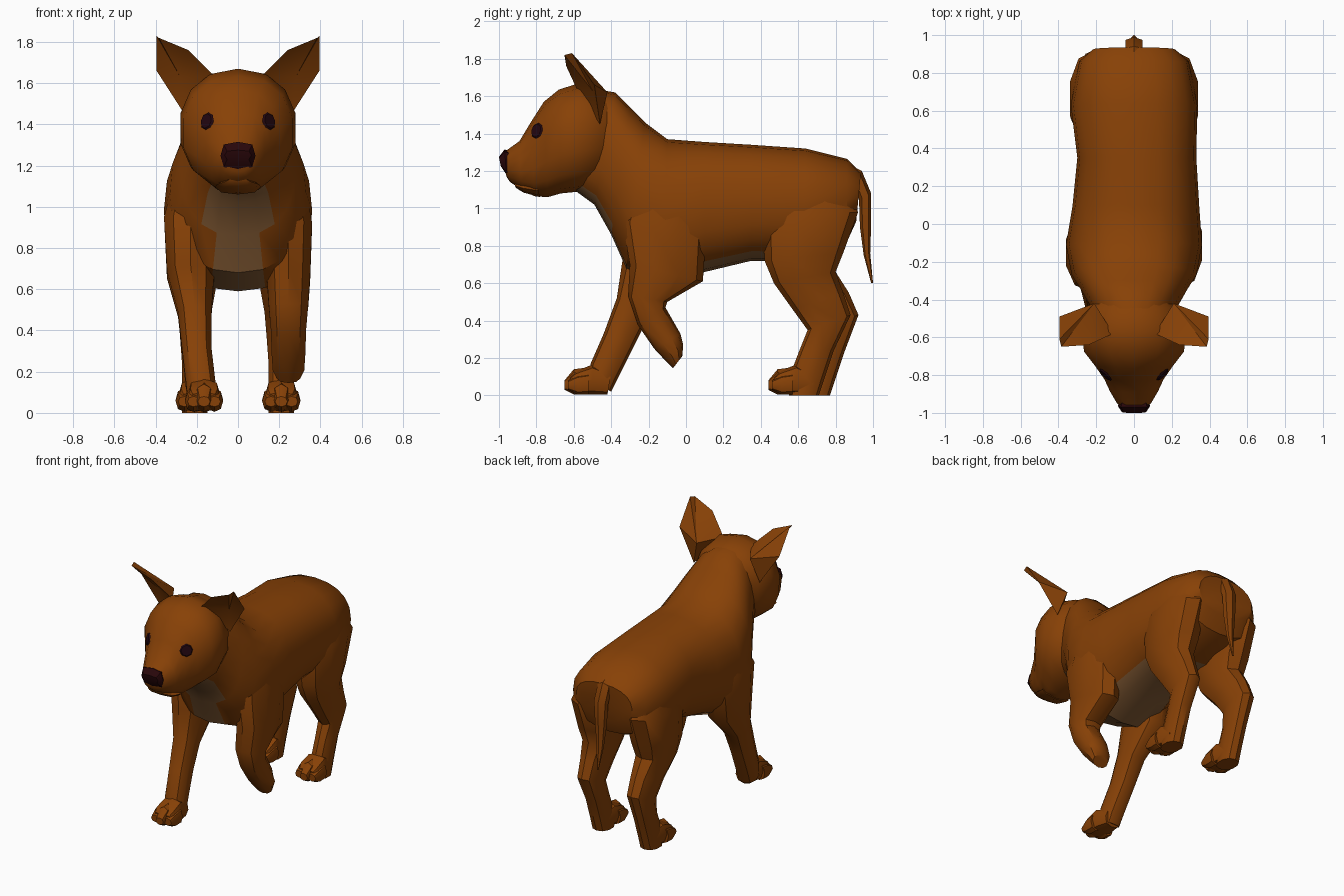
import bpy, bmesh, math
from mathutils import Vector
from mathutils.bvhtree import BVHTree

if "Cube" in bpy.data.objects:
    bpy.data.objects.remove(bpy.data.objects["Cube"])


def material(name, rgb):
    m = bpy.data.materials.new(name)
    m.use_nodes = True
    m.diffuse_color = (*rgb, 1)
    m.node_tree.nodes["Principled BSDF"].inputs["Base Color"].default_value = (*rgb, 1)
    return m


FUR = material("brown fur", (0.245, 0.053, 0.002))
BELLY = material("pale belly fur", (0.22, 0.10, 0.033))
NOSE = material("dark nose", (0.022, 0.002, 0.003))
EYE = material("dark eye", (0.016, 0.002, 0.005))


def finish(name, bm, *mats):
    bmesh.ops.recalc_face_normals(bm, faces=bm.faces)
    mesh = bpy.data.meshes.new(name)
    bm.to_mesh(mesh)
    bm.free()
    for m in mats:
        mesh.materials.append(m)
    mesh.shade_smooth()
    mesh.set_sharp_from_angle(angle=math.radians(38))
    obj = bpy.data.objects.new(name, mesh)
    bpy.context.collection.objects.link(obj)
    return obj


def signed_pow(v, p):
    return math.copysign(abs(v) ** p, v)


def loft(name, stations, mat=FUR, x=0, sides=10, power=0.9, rule=None):
    """Each station is (y, z) of one edge, (y, z) of the opposite edge, half width, x shift."""
    bm = bmesh.new()
    rings = []
    for s in stations:
        ya, za, yb, zb, w = s[:5]
        cx = x + (s[5] if len(s) > 5 else 0)
        ring = []
        for i in range(sides):
            a = math.tau * i / sides
            c, d = signed_pow(math.cos(a), power), signed_pow(math.sin(a), power)
            ring.append(bm.verts.new((cx + w * d,
                                      (ya + yb) / 2 + c * (ya - yb) / 2,
                                      (za + zb) / 2 + c * (za - zb) / 2)))
        rings.append(ring)
    for r, q in zip(rings, rings[1:]):
        for i in range(sides):
            j = (i + 1) % sides
            f = bm.faces.new((r[i], r[j], q[j], q[i]))
            if rule and rule(i, f.calc_center_median()):
                f.material_index = 1
    bm.faces.new(rings[0])
    bm.faces.new(rings[-1])
    return finish(name, bm, mat, *([BELLY] if rule else []))


# Trunk and neck, with pale belly and a narrower pale chest
loft("body", [
    (.935, 1.19, .91, .93, .22),
    (.86, 1.265, .86, .82, .29),
    (.64, 1.32, .62, .72, .335),
    (.35, 1.34, .35, .72, .315, .015),
    (.10, 1.355, .10, .66, .335, .01),
    (-.10, 1.37, -.12, .59, .36),
    (-.22, 1.46, -.32, .68, .33),
    (-.30, 1.54, -.40, .86, .28),
    (-.38, 1.62, -.49, 1.02, .23),
    (-.50, 1.64, -.60, 1.10, .18),
], sides=20, power=.85,
    rule=lambda i, c: 8 <= i <= 11 and -.6 < c.y < .5 and (c.y > -.1 or abs(c.x) < .15))

# Head, with full cheeks stepping in to a narrow muzzle
head = loft("head", [
    (-.36, 1.57, -.38, 1.23, .16),
    (-.45, 1.635, -.47, 1.13, .25),
    (-.57, 1.67, -.57, 1.09, .285),
    (-.68, 1.635, -.67, 1.08, .27),
    (-.76, 1.57, -.74, 1.06, .21),
    (-.83, 1.46, -.81, 1.065, .16),
    (-.89, 1.36, -.88, 1.10, .13),
    (-.96, 1.31, -.94, 1.14, .09),
    (-.98, 1.28, -.96, 1.17, .06),
], sides=14)
loft("lower_lip", [
    (-.80, 1.13, -.78, 1.06, .11),
    (-.87, 1.13, -.87, 1.085, .105),
    (-.92, 1.135, -.91, 1.11, .06),
], sides=8)

# Nose, a wedge coming to a blunt front
loft("nose", [
    (-.94, 1.305, -.92, 1.185, .075),
    (-.97, 1.315, -.96, 1.18, .085),
    (-1.0, 1.275, -.99, 1.225, .065),
], NOSE, sides=8, power=.6)

# Eyes: thin plates laid on the face
bm = bmesh.new()
bm.from_mesh(head.data)
tree = BVHTree.FromBMesh(bm)
bm.free()
for side, label in ((1, "left"), (-1, "right")):
    spot, normal, _, _ = tree.ray_cast(Vector((side * .15, -2, 1.415)), Vector((0, 1, 0)))
    bm = bmesh.new()
    bmesh.ops.create_cone(bm, cap_ends=True, segments=8, radius1=.044, radius2=.036, depth=.009)
    turn = normal.to_track_quat('Z', 'Y').to_matrix().to_4x4()
    bmesh.ops.transform(bm, matrix=turn, verts=bm.verts)
    bmesh.ops.translate(bm, vec=spot + normal * .003, verts=bm.verts)
    finish(label + "_eye", bm, EYE)

    # Ears: hollow front, bulging back
    bm = bmesh.new()
    rim = [(.385, -.65, 1.82), (.24, -.64, 1.76), (.11, -.58, 1.63),
           (.26, -.46, 1.45), (.395, -.49, 1.66), (.395, -.61, 1.83)]
    rim = [bm.verts.new((side * px, py, pz)) for px, py, pz in rim]
    for centre in ((.28, -.50, 1.63), (.21, -.42, 1.62)):
        hub = bm.verts.new((side * centre[0], centre[1], centre[2]))
        for a, b in zip(rim, rim[1:] + rim[:1]):
            bm.faces.new((a, b, hub))
    finish(label + "_ear", bm, FUR)


# Paws: pad with a large middle toe and two low outer toes
def paw(name, x, y):
    loft(name, [
        (y + .25, .12, y + .23, .005, .06),
        (y + .15, .165, y + .15, .005, .08),
        (y + .06, .13, y + .07, .005, .085),
        (y + .03, .10, y + .04, .02, .07),
    ], x=x, sides=8, power=.75)
    for k in (-1, 0, 1):
        back = .02 * abs(k)
        top = .15 - .03 * abs(k)
        loft(f"{name}_toe_{k + 2}", [
            (y + .13, top, y + .13, .005, .043),
            (y + .05 + back, top - .01, y + .05 + back, .005, .043),
            (y + back, .08, y + back, .03, .03),
        ], x=x + k * .05, sides=8)


# Standing front leg
loft("right_front_leg", [
    (-.22, 1.20, .03, 1.18, .09, .01),
    (-.36, .95, .06, .95, .135, -.01),
    (-.34, .72, 0, .62, .12, -.01),
    (-.37, .52, -.19, .44, .085, .01),
    (-.44, .33, -.27, .28, .075, .02),
    (-.51, .17, -.37, .08, .075, .04),
    (-.52, .08, -.40, .02, .07, .045),
], x=-.22)
paw("right_front_paw", -.165, -.65)

# Lifted front leg
loft("left_front_leg", [
    (-.22, 1.20, .05, 1.18, .09, -.02),
    (-.34, .93, .11, .90, .12),
    (-.30, .70, .09, .61, .11),
    (-.31, .53, -.10, .50, .10),
    (-.26, .38, -.11, .47, .09),
    (-.17, .25, -.03, .33, .085),
    (-.10, .175, -.015, .27, .08),
    (-.07, .145, -.02, .21, .06),
], x=.245)

# Hind legs, the right one trailing slightly
for side, label, lag in ((1, "left", 0), (-1, "right", .06)):
    loft(label + "_hind_leg", [
        (.48, 1.16, .84, 1.15, .08, -side * .02),
        (.41, .95, .92, .98, .135),
        (.42, .72, .84, .76, .13),
        (.47, .60, .80, .66, .11),
        (.57 + lag / 2, .46, .84 + lag / 2, .55, .085),
        (.65 + lag / 2, .35, .88 + lag * .7, .43, .075),
        (.61 + lag, .25, .79 + lag, .24, .065),
        (.56 + lag, .12, .74 + lag, .09, .065),
        (.55 + lag, 0, .71 + lag, 0, .065),
    ], x=side * .21)
    paw(label + "_hind_paw", side * .21, .44 + lag)

# Tail
loft("tail", [
    (.84, 1.25, .84, 1.16, .04),
    (.94, 1.20, .90, 1.12, .05),
    (.99, 1.08, .925, 1.05, .05),
    (.99, .92, .93, .90, .04),
    (.985, .76, .95, .75, .025),
    (1.0, .60, .99, .60, .006),
], sides=6)
